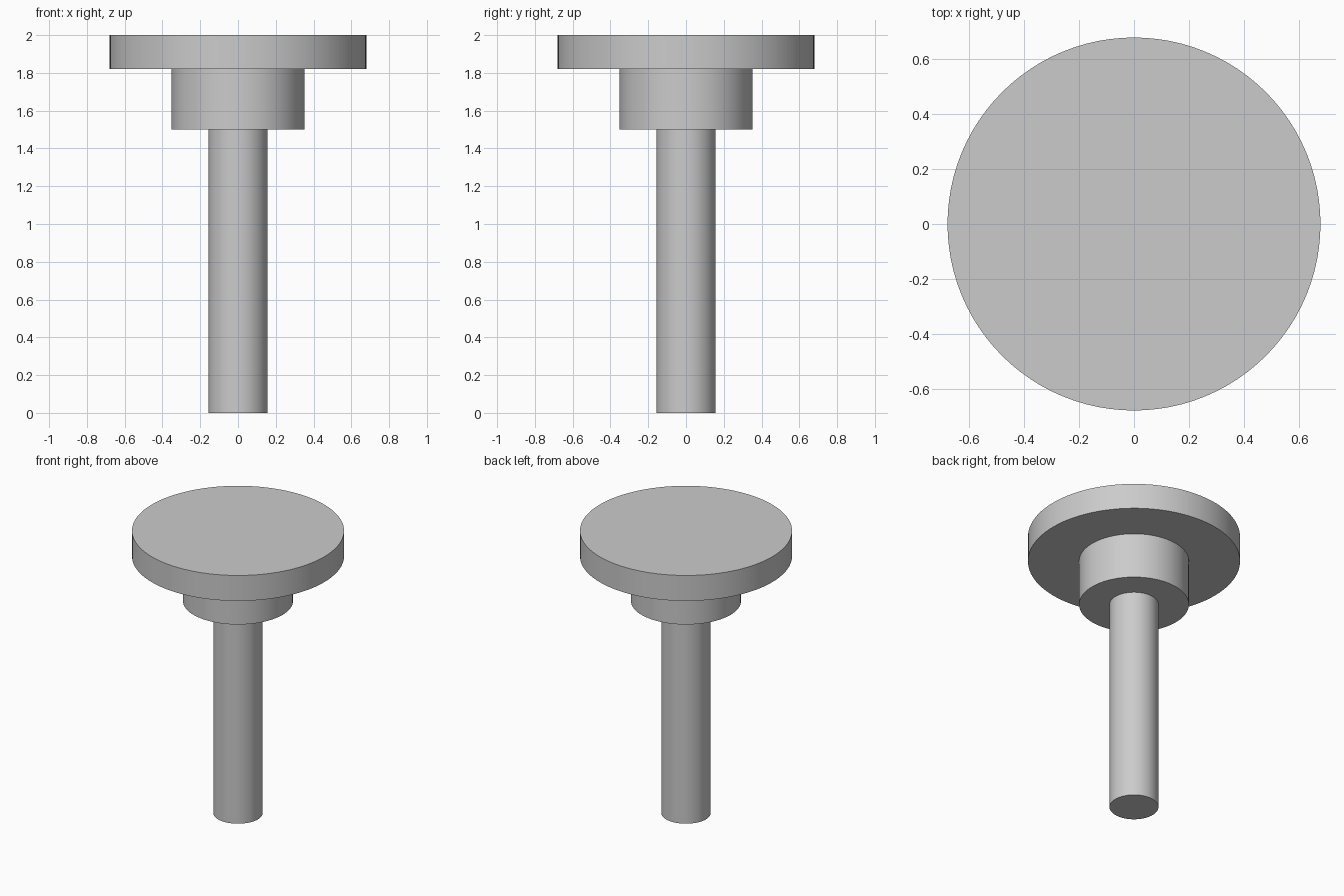
import bpy
import bmesh
import math
from mathutils import Vector

cube = bpy.data.objects.get("Cube")
if cube:
    bpy.data.objects.remove(cube, do_unlink=True)

# Plain grey metal
grey = bpy.data.materials.new("grey_metal")
grey.use_nodes = True
color = (0.6, 0.6, 0.6, 1.0)
grey.diffuse_color = color
grey.node_tree.nodes["Principled BSDF"].inputs["Base Color"].default_value = color

SHAFT_R, COLLAR_R, HEAD_R = 0.157, 0.352, 0.68
COLLAR_Z, HEAD_Z, TOP_Z = 1.5, 1.82, 2.0
SEGMENTS = 96

# Stepped half-profile: shaft, collar, round head
profile = [(SHAFT_R, 0), (SHAFT_R, COLLAR_Z), (COLLAR_R, COLLAR_Z),
           (COLLAR_R, HEAD_Z), (HEAD_R, HEAD_Z), (HEAD_R, TOP_Z)]

# Turn the profile into rings, bridge them, and cap both ends
bm = bmesh.new()
rings = []
for r, z in profile:
    angles = [math.tau * i / SEGMENTS for i in range(SEGMENTS)]
    rings.append([bm.verts.new(Vector((r * math.cos(a), r * math.sin(a), z))) for a in angles])
for low, high in zip(rings, rings[1:]):
    for i in range(SEGMENTS):
        j = (i + 1) % SEGMENTS
        bm.faces.new((low[i], low[j], high[j], high[i]))
bm.faces.new(rings[0][::-1])
bm.faces.new(rings[-1])
bmesh.ops.recalc_face_normals(bm, faces=bm.faces[:])

mesh = bpy.data.meshes.new("round_head_pin")
bm.to_mesh(mesh)
bm.free()
mesh.materials.append(grey)
pin = bpy.data.objects.new("round_head_pin", mesh)
bpy.context.collection.objects.link(pin)

# Smooth round walls, sharp steps
bpy.ops.object.select_all(action='DESELECT')
pin.select_set(True)
bpy.context.view_layer.objects.active = pin
bpy.ops.object.shade_smooth_by_angle(angle=math.radians(30))
